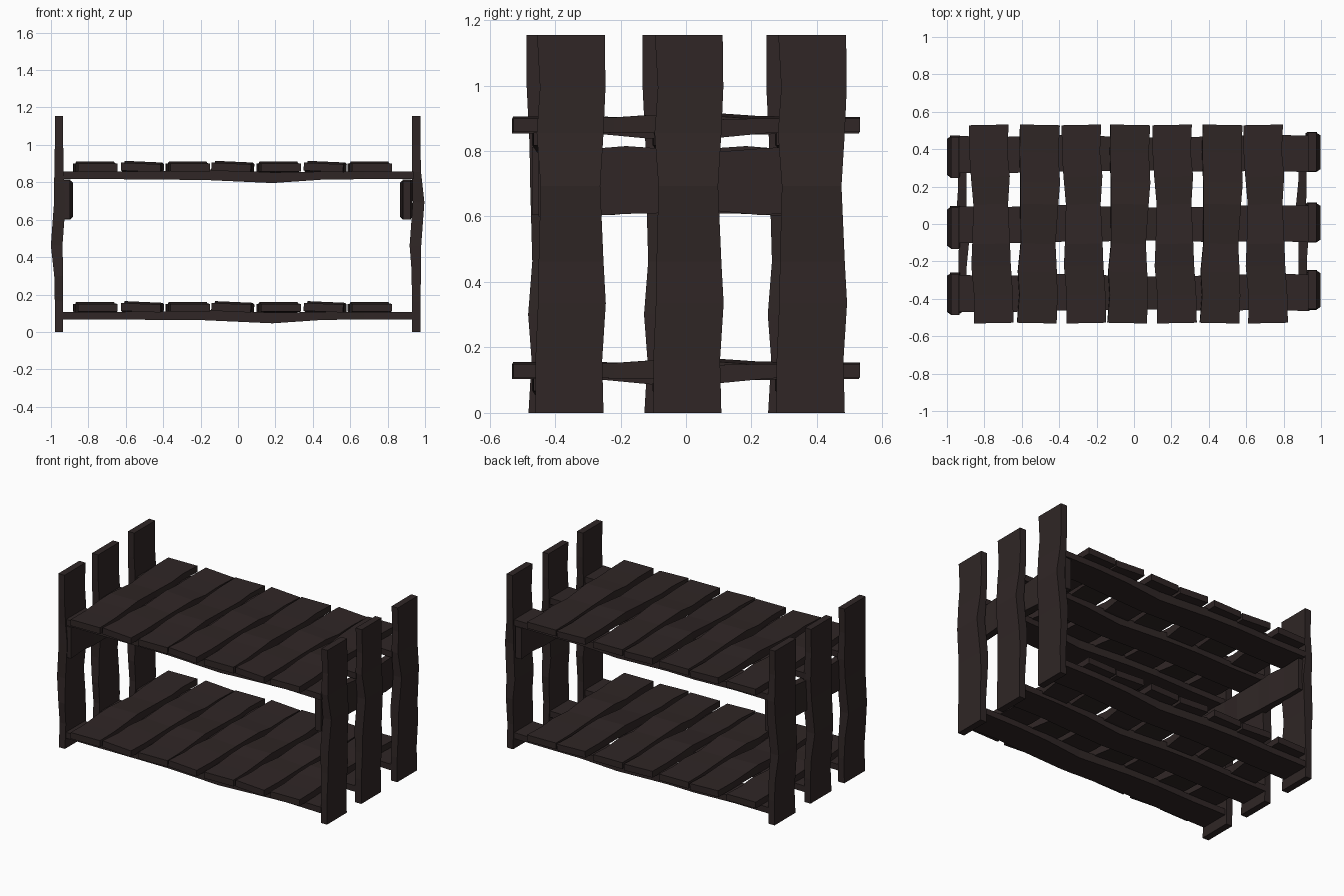
import bpy, bmesh, math
from mathutils import Matrix, Vector

if "Cube" in bpy.data.objects:
    bpy.data.objects.remove(bpy.data.objects["Cube"])

wood = bpy.data.materials.new("dark brown wood")
wood.diffuse_color = (0.029, 0.0195, 0.019, 1)
wood.use_nodes = True
wood.node_tree.nodes["Principled BSDF"].inputs["Base Color"].default_value = wood.diffuse_color

# rough-hewn board stations: position along length, left edge, right edge,
# underside shift, upper side shift
STATIONS = [
    (0.00, -0.108, 0.100, 0.000, 0.000),
    (0.14, -0.108, 0.096, 0.000, 0.000),
    (0.29, -0.100, 0.107, -0.003, 0.003),
    (0.40, -0.098, 0.100, -0.004, 0.013),
    (0.60, -0.092, 0.090, -0.021, -0.004),
    (0.74, -0.104, 0.100, -0.003, 0.000),
    (0.86, -0.094, 0.106, 0.000, 0.000),
    (1.00, -0.103, 0.104, 0.000, 0.000),
]


def board(name, length, thick, matrix, wscale=1.0, zscale=1.0):
    """Wavy plank: length on local X, width on Y, thickness on Z, centred."""
    bm = bmesh.new()
    rings = []
    for t, yl, yr, zb, zt in STATIONS:
        x = (t - 0.5) * length
        lo, hi = -thick / 2 + zb * zscale, thick / 2 + zt * zscale
        yl, yr = yl * wscale, yr * wscale
        rings.append([bm.verts.new(matrix @ Vector(p)) for p in
                      ((x, yl, lo), (x, yr, lo), (x, yr, hi), (x, yl, hi))])
    for a, b in zip(rings, rings[1:]):
        for i in range(4):
            j = (i + 1) % 4
            bm.faces.new((a[i], a[j], b[j], b[i]))
    bm.faces.new(rings[0])
    bm.faces.new(rings[-1])
    bmesh.ops.recalc_face_normals(bm, faces=bm.faces)
    me = bpy.data.meshes.new(name)
    bm.to_mesh(me)
    bm.free()
    me.materials.append(wood)
    ob = bpy.data.objects.new(name, me)
    bpy.context.collection.objects.link(ob)
    return ob


def axes(x, y, z, loc):
    """Matrix sending local axes to the given world directions."""
    m = Matrix((x, y, z)).transposed().to_4x4()
    m.translation = Vector(loc)
    return m


H = 1.155
X, Y, Z = Vector((1, 0, 0)), Vector((0, 1, 0)), Vector((0, 0, 1))

# upright posts: the left set is the right set turned upside down
for y in (-0.352, 0.008, 0.385):
    board("right_post", H, 0.045, axes(Z, Y, -X, (0.953, y, H / 2)), 1.0)
for y in (-0.372, -0.018, 0.36):
    board("left_post", H, 0.045, axes(-Z, Y, X, (-0.957, y, H / 2)), 1.06)

# cross bars joining the posts below the upper shelf
board("right_cross_bar", 0.92, 0.042, axes(Y, Z, X, (0.902, 0.01, 0.708)), 1.0, 0.7)
board("left_cross_bar", 0.92, 0.042, axes(-Y, Z, -X, (-0.918, -0.01, 0.708)), 1.0, 0.7)

# two shelves: three long rails under seven slats
SLATS = (-0.765, -0.51, -0.27, -0.027, 0.215, 0.467, 0.702)
for label, z in (("lower", 0.0), ("upper", 0.75)):
    for y in (-0.368, 0.0, 0.375):
        board(label + "_rail", 1.88, 0.04, axes(X, Y, Z, (-0.003, y, z + 0.087)), 0.95)
    for i, x in enumerate(SLATS):
        odd = i % 2
        skew = Matrix.Rotation(-0.02 if odd else 0.02, 4, 'Z')
        roll = Matrix.Rotation(0.045 if odd else 0.0, 4, 'Y')
        base = axes(-Y, X, Z, (0, 0, 0)) if odd else axes(Y, -X, Z, (0, 0, 0))
        m = Matrix.Translation((x, 0, z + 0.129)) @ roll @ skew @ base
        board(label + "_slat", 1.06, 0.042, m, 1.02, 0.8)
